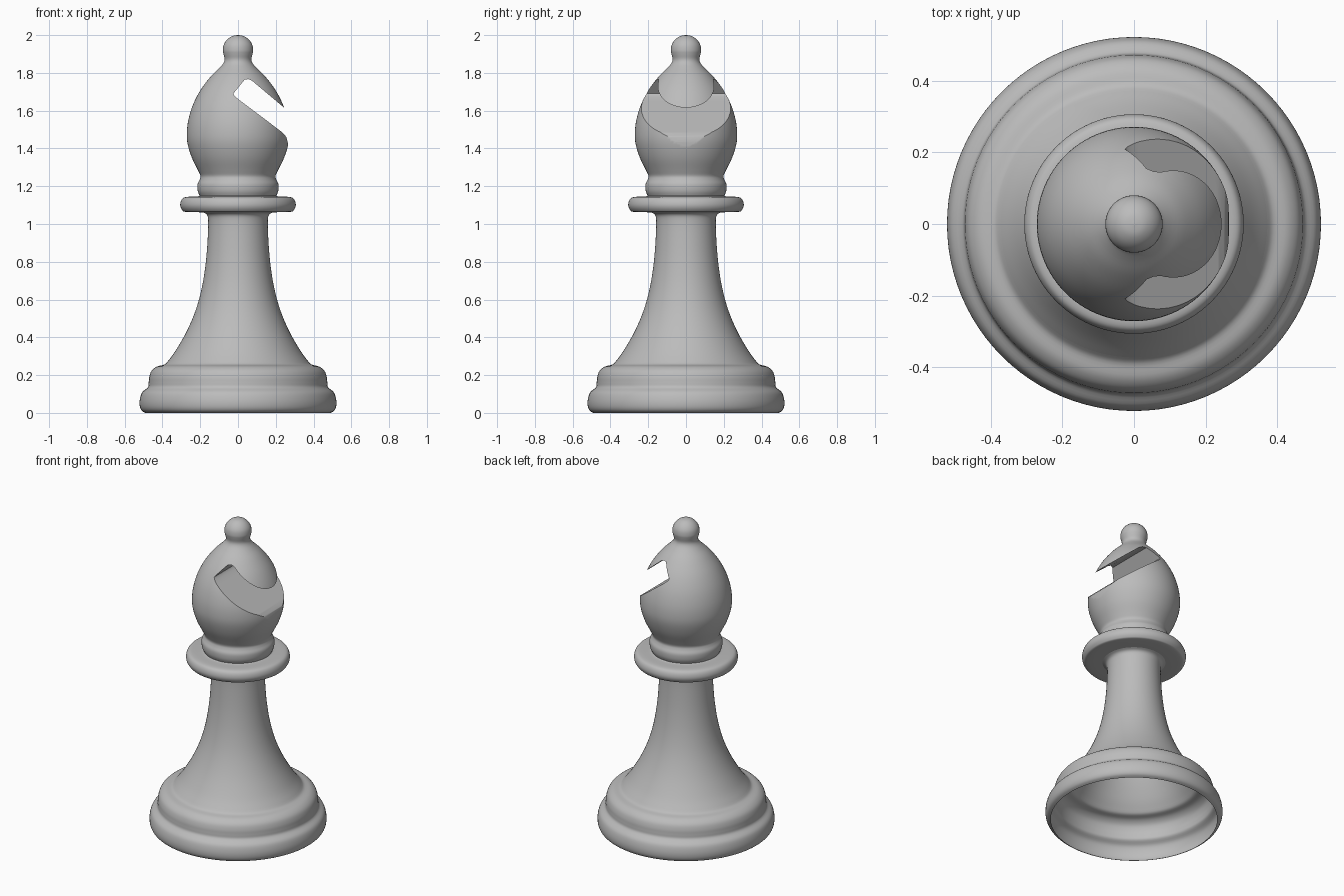
import bpy, bmesh, math

if "Cube" in bpy.data.objects:
    bpy.data.objects.remove(bpy.data.objects["Cube"])

SEGS = 96
grey = bpy.data.materials.new("light_grey")
grey.diffuse_color = (0.5, 0.5, 0.5, 1)
grey.use_nodes = True
grey.node_tree.nodes["Principled BSDF"].inputs["Base Color"].default_value = grey.diffuse_color


def smooth_profile(pts, steps=4):
    """Catmull-Rom curve through (radius, height) points."""
    ext = [pts[0]] + pts + [pts[-1]]
    out = []
    for i in range(len(pts) - 1):
        p0, p1, p2, p3 = ext[i:i + 4]
        for s in range(steps):
            t = s / steps
            out.append(tuple(0.5 * (2 * b + (c - a) * t + (2 * a - 5 * b + 4 * c - d) * t * t
                                    + (3 * b - a - 3 * c + d) * t ** 3)
                             for a, b, c, d in zip(p0, p1, p2, p3)))
    return out + [pts[-1]]


def make_object(name, bm):
    me = bpy.data.meshes.new(name)
    bm.to_mesh(me)
    bm.free()
    me.materials.append(grey)
    ob = bpy.data.objects.new(name, me)
    bpy.context.collection.objects.link(ob)
    return ob


def lathe(name, pts, cap_bottom=False):
    bm = bmesh.new()
    rings = []
    for r, z in smooth_profile(pts):
        if r < 1e-4:
            rings.append([bm.verts.new((0, 0, z))] * SEGS)
        else:
            rings.append([bm.verts.new((r * math.cos(2 * math.pi * j / SEGS),
                                        r * math.sin(2 * math.pi * j / SEGS), z)) for j in range(SEGS)])
    for a, b in zip(rings, rings[1:]):
        for j in range(SEGS):
            k = (j + 1) % SEGS
            quad = [a[j], a[k], b[k], b[j]]
            bm.faces.new(list(dict.fromkeys(quad)))
    if cap_bottom:
        bm.faces.new(rings[0][::-1])
    return make_object(name, bm)


def shade(ob, angle=40):
    bpy.ops.object.select_all(action='DESELECT')
    ob.select_set(True)
    bpy.context.view_layer.objects.active = ob
    bpy.ops.object.shade_smooth_by_angle(angle=math.radians(angle))


# Hollow base with two rounded steps
shade(lathe("base", [(0.49, 0), (0.51, 0.012), (0.52, 0.035), (0.52, 0.07), (0.508, 0.108),
                     (0.478, 0.135), (0.473, 0.16), (0.47, 0.19), (0.458, 0.222),
                     (0.43, 0.245), (0.39, 0.256), (0.372, 0.273)]))

# Flared stem
shade(lathe("stem", [(0.372, 0.273), (0.33, 0.33), (0.27, 0.435), (0.222, 0.55), (0.19, 0.67),
                     (0.17, 0.80), (0.16, 0.93), (0.158, 1.02), (0.165, 1.05), (0.185, 1.062)]))

# Collar disc
shade(lathe("collar", [(0.185, 1.062), (0.275, 1.064), (0.296, 1.074), (0.306, 1.10),
                       (0.298, 1.13), (0.275, 1.143), (0.215, 1.146), (0.203, 1.15)]))

# Head: neck ring, egg-shaped body and ball finial
head = lathe("head", [(0.203, 1.15), (0.213, 1.175), (0.214, 1.21), (0.203, 1.235), (0.199, 1.255),
                      (0.212, 1.285), (0.244, 1.35), (0.266, 1.42), (0.271, 1.48), (0.263, 1.55),
                      (0.239, 1.63), (0.198, 1.71), (0.145, 1.78), (0.10, 1.825), (0.078, 1.85),
                      (0.071, 1.872), (0.077, 1.90), (0.08, 1.92), (0.075, 1.95), (0.057, 1.977),
                      (0.03, 1.995), (0, 2.0)], cap_bottom=True)

# Slanted notch prism, cut through the +x side of the head
notch = [(-0.025, 1.69), (-0.02, 1.68), (0.0, 1.662), (0.235, 1.485), (0.255, 1.462), (0.263, 1.435),
         (0.267, 1.39), (0.5, 1.38), (0.5, 1.405), (0.22, 1.636), (0.075, 1.758), (0.055, 1.767), (0.035, 1.764)]
bm = bmesh.new()
front = [bm.verts.new((x, -0.5, z)) for x, z in notch]
back = [bm.verts.new((x, 0.5, z)) for x, z in notch]
bm.faces.new(front)
bm.faces.new(back[::-1])
for i in range(len(notch)):
    k = (i + 1) % len(notch)
    bm.faces.new((front[k], front[i], back[i], back[k]))
bmesh.ops.recalc_face_normals(bm, faces=bm.faces)
cutter = make_object("notch_cutter", bm)
cutter.hide_render = True

mod = head.modifiers.new("notch", 'BOOLEAN')
mod.operation = 'DIFFERENCE'
mod.solver = 'EXACT'
mod.object = cutter
bpy.context.view_layer.objects.active = head
bpy.ops.object.modifier_apply(modifier=mod.name)
bpy.data.objects.remove(cutter)

# Drop the hidden cap so the skin stays open inside
bm = bmesh.new()
bm.from_mesh(head.data)
caps = [f for f in bm.faces if f.normal.z < -0.95 and f.calc_center_median().z < 1.151]
bmesh.ops.delete(bm, geom=caps, context='FACES')
bm.to_mesh(head.data)
bm.free()
shade(head, 30)
